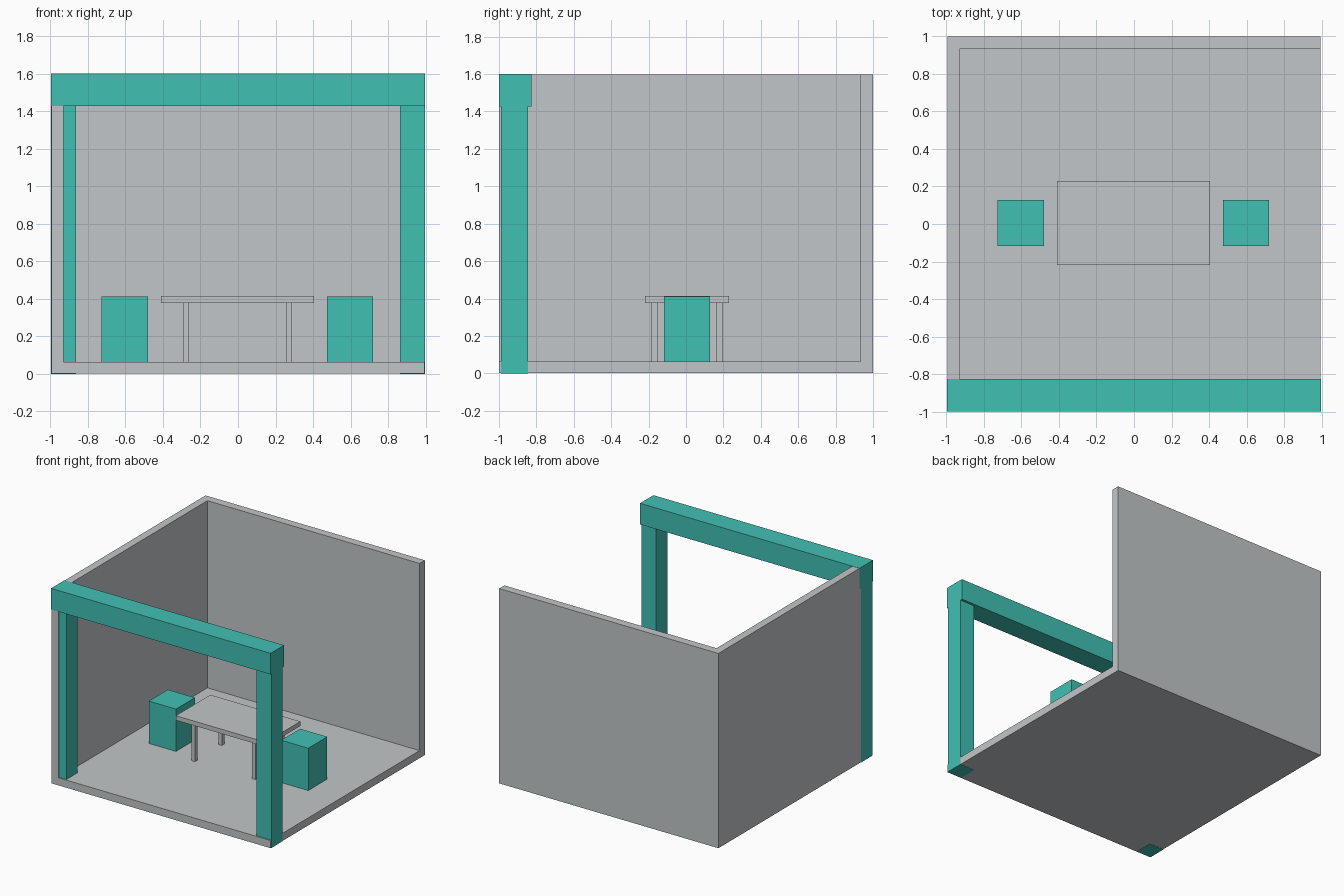
import bpy

if "Cube" in bpy.data.objects:
    bpy.data.objects.remove(bpy.data.objects["Cube"])


def material(name, rgb):
    m = bpy.data.materials.new(name)
    m.diffuse_color = (*rgb, 1.0)
    m.use_nodes = True
    m.node_tree.nodes["Principled BSDF"].inputs["Base Color"].default_value = m.diffuse_color
    return m


GREY = material("light grey", (0.54, 0.565, 0.58))
TEAL = material("teal", (0.053, 0.53, 0.45))


def box(name, x, y, z, mat):
    """Axis-aligned box from (min, max) ranges."""
    ranges = (x, y, z)
    bpy.ops.mesh.primitive_cube_add(size=1, location=[(a + b) / 2 for a, b in ranges])
    ob = bpy.context.object
    ob.name = name
    ob.scale = [b - a for a, b in ranges]
    bpy.ops.object.transform_apply(location=False, rotation=False, scale=True)
    ob.data.materials.append(mat)
    return ob


W = 0.996        # half width of the room
FLOOR = 0.064    # top of the floor slab
EPS = 0.0015     # teal frame sits just proud of the grey shell

# Room shell: floor, left wall, back wall
box("floor", (-W + EPS, W - EPS), (-1 + EPS, 1), (EPS, FLOOR), GREY)
box("left_wall", (-W + EPS, -0.93), (-1 + EPS, 1), (EPS, 1.6 - EPS), GREY)
box("back_wall", (-0.93, W - EPS), (0.932, 1), (EPS, 1.6 - EPS), GREY)

# Front frame: two posts and a wider beam
for side, x in (("left", (-W, -0.864)), ("right", (0.862, W))):
    box(side + "_post", x, (-0.99, -0.845), (0, 1.427), TEAL)
box("front_beam", (-W, W), (-1, -0.826), (1.427, 1.6), TEAL)

# Table, with its centre shared by the legs and stools
CX, CY = -0.003, 0.005
box("table_top", (CX - 0.408, CX + 0.408), (CY - 0.224, CY + 0.224), (0.377, 0.414), GREY)
for sx in (-1, 1):
    for sy in (-1, 1):
        x, y = CX + sx * 0.274, CY + sy * 0.174
        box("table_leg", (x - 0.016, x + 0.016), (y - 0.016, y + 0.016), (FLOOR, 0.377), GREY)
    # Block stool at each end of the table
    x = CX + sx * 0.6
    box("stool", (x - 0.123, x + 0.123), (CY - 0.123, CY + 0.123), (FLOOR, 0.411), TEAL)
